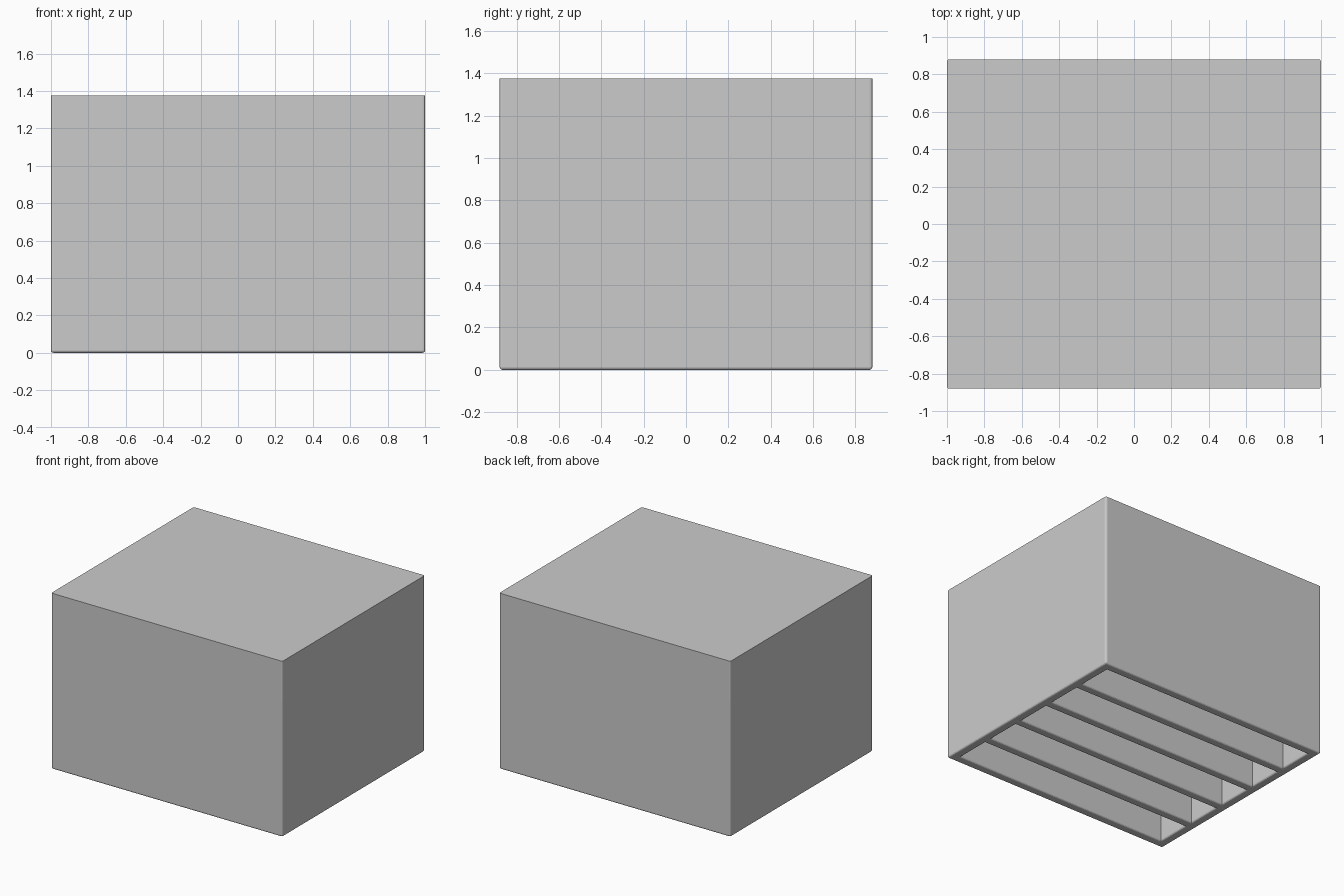
import bpy
import bmesh

cube = bpy.data.objects.get("Cube")
if cube:
    bpy.data.objects.remove(cube, do_unlink=True)

# Overall size, wall thickness and edge rounding
HALF_X, HALF_Y, HEIGHT = 1.0, 0.88, 1.375
WALL, SLOTS, ROUND = 0.07, 5, 0.013
slot = (2 * HALF_Y - (SLOTS + 1) * WALL) / SLOTS

# Grey material
grey = bpy.data.materials.new("plain grey")
grey.use_nodes = True
colour = (0.6, 0.6, 0.6, 1)
grey.diffuse_color = colour
grey.node_tree.nodes["Principled BSDF"].inputs["Base Color"].default_value = colour

# Underside grid: walls alternate with slots along y
ys = [-HALF_Y]
for i in range(SLOTS):
    ys += [ys[-1] + WALL, ys[-1] + WALL + slot]
ys.append(HALF_Y)
xs = [-HALF_X, WALL - HALF_X, HALF_X - WALL, HALF_X]

bm = bmesh.new()
grid = [[bm.verts.new((x, y, 0)) for y in ys] for x in xs]
pockets = []
for i in range(len(xs) - 1):
    for j in range(len(ys) - 1):
        face = bm.faces.new((grid[i][j], grid[i][j + 1], grid[i + 1][j + 1], grid[i + 1][j]))
        if i == 1 and j % 2 == 1:
            pockets.append(face)
outer = [e for e in bm.edges if e.is_boundary]

# Sink the deep slots, leaving a roof
for f in bmesh.ops.extrude_discrete_faces(bm, faces=pockets)["faces"]:
    bmesh.ops.translate(bm, verts=f.verts, vec=(0, 0, HEIGHT - WALL))

# Raise the outer walls and close the top
raised = bmesh.ops.extrude_edge_only(bm, edges=outer)["geom"]
bmesh.ops.translate(bm, verts=[g for g in raised if isinstance(g, bmesh.types.BMVert)],
                    vec=(0, 0, HEIGHT))
bmesh.ops.holes_fill(bm, edges=[e for e in bm.edges if e.is_boundary], sides=0)
bmesh.ops.recalc_face_normals(bm, faces=bm.faces)


# Round the lower edges and the four upright corners
def rounded(e):
    a, b = e.verts
    low = max(a.co.z, b.co.z) < 0.001 and e.calc_face_angle(0) > 1
    corner = all(abs(v.co.x) > HALF_X - 0.001 and abs(v.co.y) > HALF_Y - 0.001 for v in e.verts)
    return low or (corner and abs(a.co.z - b.co.z) > 0.5)


bmesh.ops.bevel(bm, geom=[e for e in bm.edges if rounded(e)], offset=ROUND,
                offset_type='OFFSET', segments=3, profile=0.5, affect='EDGES')

mesh = bpy.data.meshes.new("slotted_box")
bm.to_mesh(mesh)
bm.free()
mesh.materials.append(grey)
box = bpy.data.objects.new("slotted_box", mesh)
bpy.context.collection.objects.link(box)
